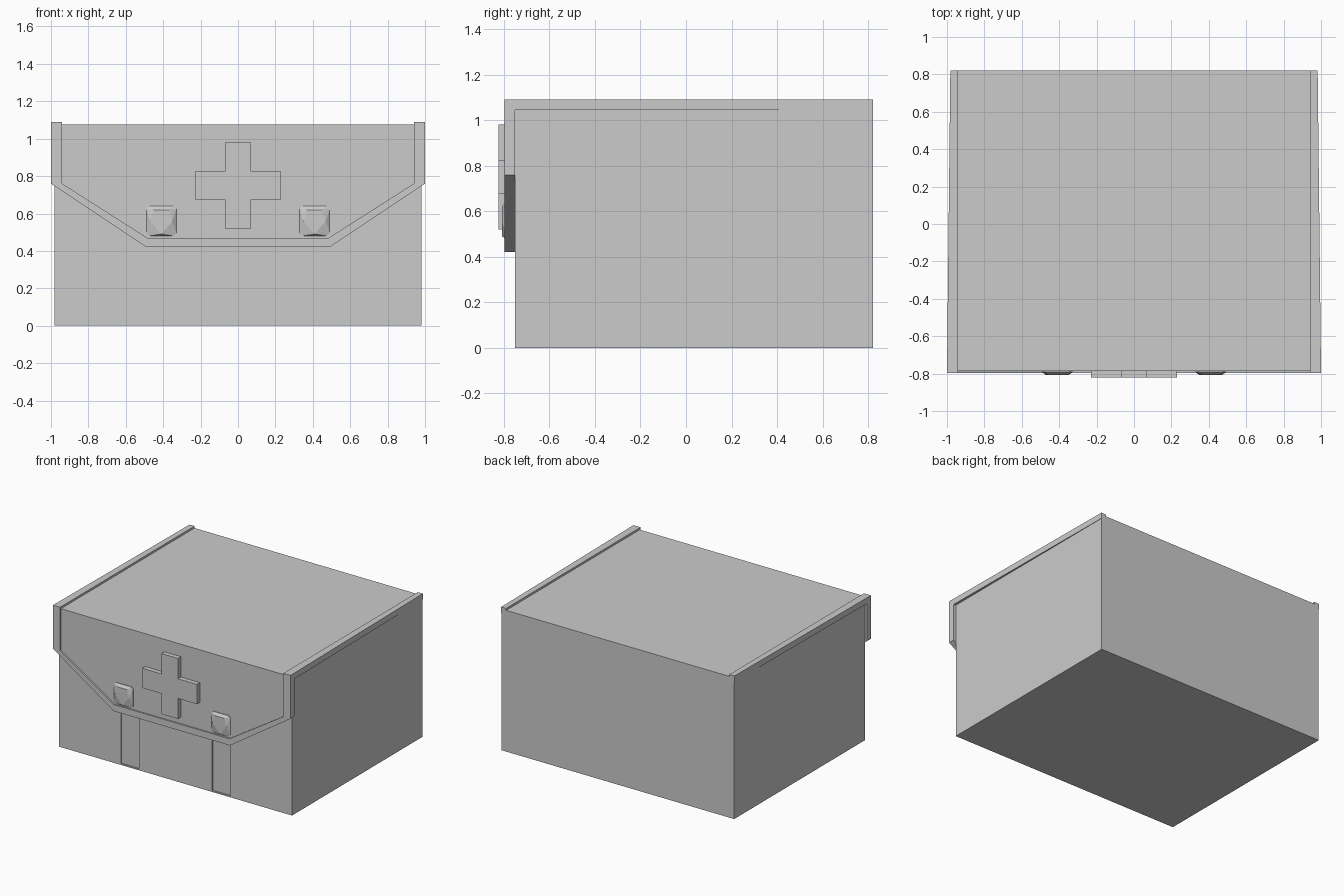
import bpy, bmesh

if "Cube" in bpy.data.objects:
    bpy.data.objects.remove(bpy.data.objects["Cube"])


def finish(name, bm):
    bmesh.ops.recalc_face_normals(bm, faces=bm.faces)
    me = bpy.data.meshes.new(name)
    bm.to_mesh(me)
    bm.free()
    ob = bpy.data.objects.new(name, me)
    bpy.context.collection.objects.link(ob)
    return ob


def prism(name, pts, y0, y1):
    """Extrude an (x, z) outline from y0 to y1."""
    bm = bmesh.new()
    face = bm.faces.new([bm.verts.new((x, y0, z)) for x, z in pts])
    new = bmesh.ops.extrude_face_region(bm, geom=[face])["geom"]
    bmesh.ops.translate(bm, vec=(0, y1 - y0, 0),
                        verts=[v for v in new if isinstance(v, bmesh.types.BMVert)])
    return finish(name, bm)


def box(name, x0, x1, y0, y1, z0, z1):
    return prism(name, [(x0, z0), (x1, z0), (x1, z1), (x0, z1)], y0, y1)


def hull(name, pts):
    bm = bmesh.new()
    for p in pts:
        bm.verts.new(p)
    bmesh.ops.convex_hull(bm, input=bm.verts[:])
    return finish(name, bm)


# Box body with two shallow strap grooves on the front
body = box("case_body", -0.98, 0.98, -0.75, 0.82, 0, 1.075)
for side, cx in (("left", -0.385), ("right", 0.385)):
    cutter = box("groove_cutter_" + side, cx - 0.077, cx + 0.077, -0.77, -0.742, 0.01, 0.6)
    cutter.hide_render = True
    cutter.hide_set(True)
    mod = body.modifiers.new("groove_" + side, "BOOLEAN")
    mod.operation = "DIFFERENCE"
    mod.solver = "EXACT"
    mod.object = cutter

# Front flap panel, slightly recessed inside its trim
inner = [(-0.94, 1.075), (-0.94, 0.76), (-0.485, 0.47),
         (0.485, 0.47), (0.94, 0.76), (0.94, 1.075)]
prism("flap_panel", inner, -0.787, -0.75)

# Raised trim following the flap outline
outer = [(-1, 1.09), (-1, 0.76), (-0.49, 0.42), (0.49, 0.42), (1, 0.76), (1, 1.09)]
inner_top = [(x, 1.09 if z > 1 else z) for x, z in inner]
prism("flap_trim", outer + inner_top[::-1], -0.797, -0.75)

# Side trims on the lid, tapering towards the back
for side, s in (("left", -1), ("right", 1)):
    hull("lid_trim_" + side,
         [(s * x, y, z) for y, w in ((-0.797, 1.0), (0.82, 0.982))
          for x in (0.94, w) for z in (1.045, 1.09)])

# Raised cross emblem
a, b, t, c = 0.07, 0.23, 0.075, 0.75
cross = [(-a, c - b), (a, c - b), (a, c - t), (b, c - t), (b, c + t), (a, c + t),
         (a, c + b), (-a, c + b), (-a, c + t), (-b, c + t), (-b, c - t), (-a, c - t)]
prism("cross_emblem", cross, -0.822, -0.78)

# Faceted buckles: clipped square base with a smaller diamond face
for side, cx in (("left", -0.41), ("right", 0.41)):
    zc, r, k = 0.56, 0.08, 0.065
    base = [(-r, -k), (-k, -r), (k, -r), (r, -k), (r, k), (k, r), (-k, r), (-r, k)]
    front = [(-0.06, 0), (0, -0.07), (0.06, 0), (0.04, 0.06), (-0.04, 0.06)]
    hull("buckle_" + side,
         [(cx + x, y, zc + z) for x, z in base for y in (-0.78, -0.792)]
         + [(cx + x, -0.808, zc + z) for x, z in front])
